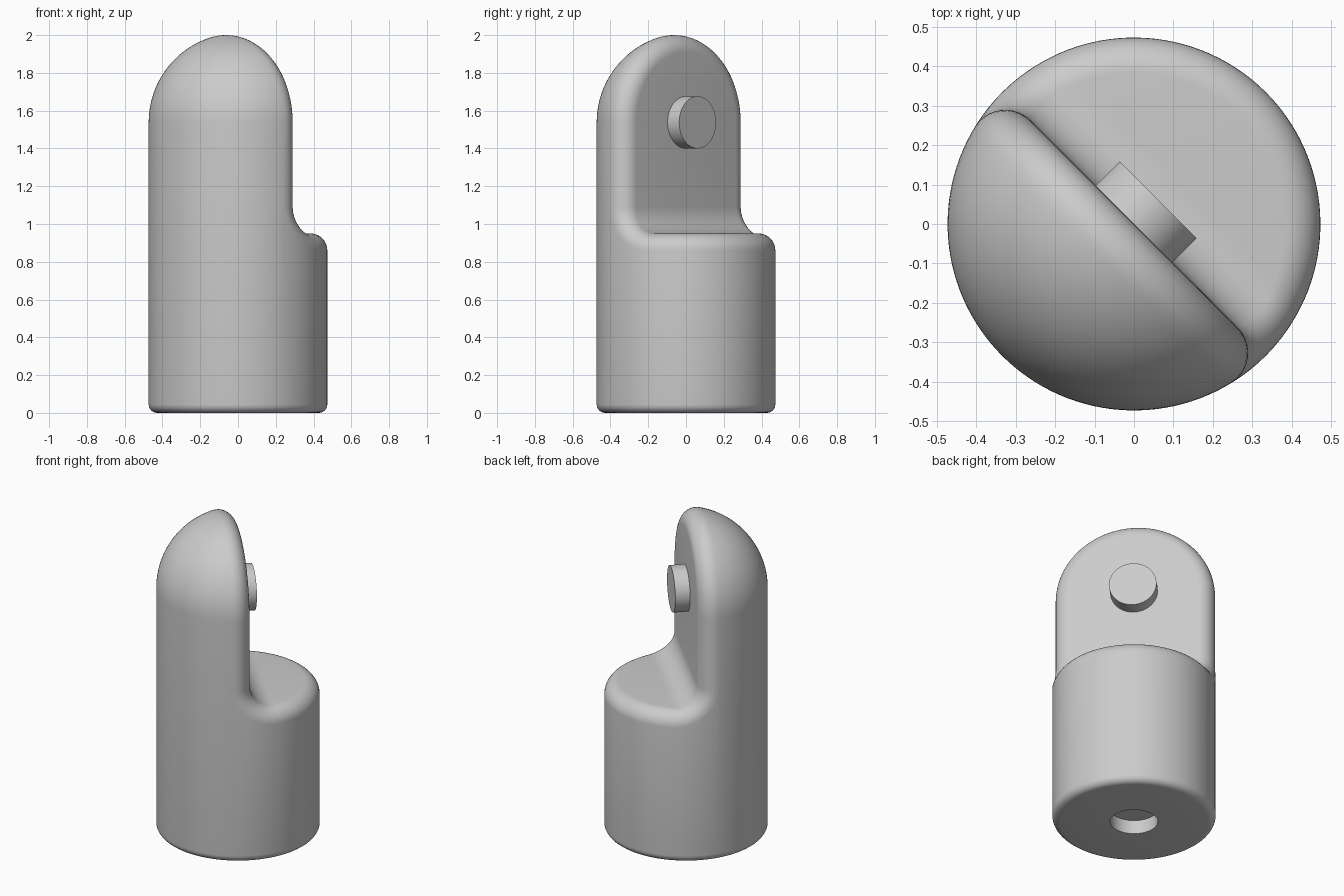
import bpy, bmesh
from math import sin, cos, pi, sqrt, radians
from mathutils import Vector, Matrix

cube = bpy.data.objects.get("Cube")
if cube:
    bpy.data.objects.remove(cube, do_unlink=True)

# Main dimensions, in a local frame whose +y is the direction the flat faces
R = 0.473          # body radius
EDGE = 0.09        # rounding of the outer edges
COVE = 0.14        # concave fillet between flat and step
STEP = 0.95        # height of the step
ARCH = 1.538       # height where the dome starts, also the peg axis
FOOT = 0.045       # rounding of the bottom edge
PEG, DEPTH = 0.138, 0.087
INNER = R - EDGE
ARC = 10
TURN = Matrix.Rotation(radians(-45), 4, 'Z')

grey = bpy.data.materials.new("plain grey")
grey.use_nodes = True
colour = (0.6, 0.6, 0.6, 1)
grey.diffuse_color = colour
grey.node_tree.nodes["Principled BSDF"].inputs["Base Color"].default_value = colour


def finish(name, bm):
    """Turn the mesh to its diagonal and make a smooth-shaded object."""
    bmesh.ops.transform(bm, matrix=TURN, verts=bm.verts)
    bmesh.ops.recalc_face_normals(bm, faces=bm.faces)
    mesh = bpy.data.meshes.new(name)
    bm.to_mesh(mesh)
    bm.free()
    mesh.materials.append(grey)
    obj = bpy.data.objects.new(name, mesh)
    bpy.context.collection.objects.link(obj)
    bpy.ops.object.select_all(action='DESELECT')
    obj.select_set(True)
    bpy.context.view_layer.objects.active = obj
    bpy.ops.object.shade_smooth_by_angle(angle=radians(35))


def add_grid(bm, rows):
    """Skin a list of equally long rows of points."""
    verts = [[bm.verts.new(p) for p in row] for row in rows]
    for a, b in zip(verts, verts[1:]):
        for i in range(len(a) - 1):
            bm.faces.new((a[i], a[i + 1], b[i + 1], b[i]))


def half_width(y):
    return sqrt(max(INNER ** 2 - y ** 2, 0))


def edge_arc(y, z, normal, side):
    """Rounded edge from the surface normal round to the cylinder wall."""
    x = side * half_width(y)
    out = Vector((x, y, 0)) / INNER
    return [Vector((x, y, z)) + EDGE * normal.slerp(out, i / ARC) for i in range(ARC + 1)]


def column(p):
    """Wall from a point down, round the foot, under and into the socket."""
    u = Vector((p.x, p.y, 0)).normalized()
    path = [(R, p.z)]
    for i in range(7):
        a = i / 6 * pi / 2
        path.append((R - FOOT + FOOT * cos(a), FOOT - FOOT * sin(a)))
    path += [(PEG, 0), (PEG, DEPTH), (0, DEPTH)]
    return [u * r + Vector((0, 0, z)) for r, z in path]


body = bmesh.new()

# Flat, cove and step: stations of rolling-edge centre (y, z) and normal
stations = [(-EDGE, ARCH, Vector((0, 1, 0)))]
for i in range(13):
    a = i / 12 * pi / 2
    n = Vector((0, cos(a), sin(a)))
    stations.append((COVE - (COVE + EDGE) * n.y, STEP + COVE - (COVE + EDGE) * n.z, n))
for i in range(1, 25):
    y = COVE + (INNER - COVE) * sin(i / 24 * pi / 2)
    stations.append((y, STEP - EDGE, Vector((0, 0, 1))))
rows = [edge_arc(*s, -1)[::-1] + edge_arc(*s, 1) for s in stations]
add_grid(body, rows)

# Wall below the step, both sides
for end in (0, -1):
    add_grid(body, [column(row[end]) for row in rows[1:]])

# Dome: the side profile swept half a turn about the peg axis
rounded = [(p.x, p.y) for p in edge_arc(*stations[0], 1)]
start = rounded[-1][1]
first = Vector(rounded[-1]).angle(Vector((0, -1)))
wall = [(R * sin(first * (1 - i / 28)), -R * cos(first * (1 - i / 28))) for i in range(29)]
profile = [(0, 0)] + rounded + wall[1:]
add_grid(body, [[(w * cos(a), y, ARCH + w * sin(a)) for w, y in profile]
                for a in (pi * i / 48 for i in range(49))])

# Wall below the dome, both sides
for side in (-1, 1):
    add_grid(body, [column(Vector((side * w, y, ARCH))) for w, y in wall])

bmesh.ops.remove_doubles(body, verts=body.verts, dist=0.0002)
finish("body", body)

# Round peg standing out of the flat
peg = bmesh.new()
bmesh.ops.create_cone(peg, cap_ends=True, segments=64, radius1=PEG, radius2=PEG, depth=DEPTH + 0.01,
                      matrix=Matrix.Translation((0, DEPTH / 2 - 0.005, ARCH)) @ Matrix.Rotation(pi / 2, 4, 'X'))
finish("peg", peg)
